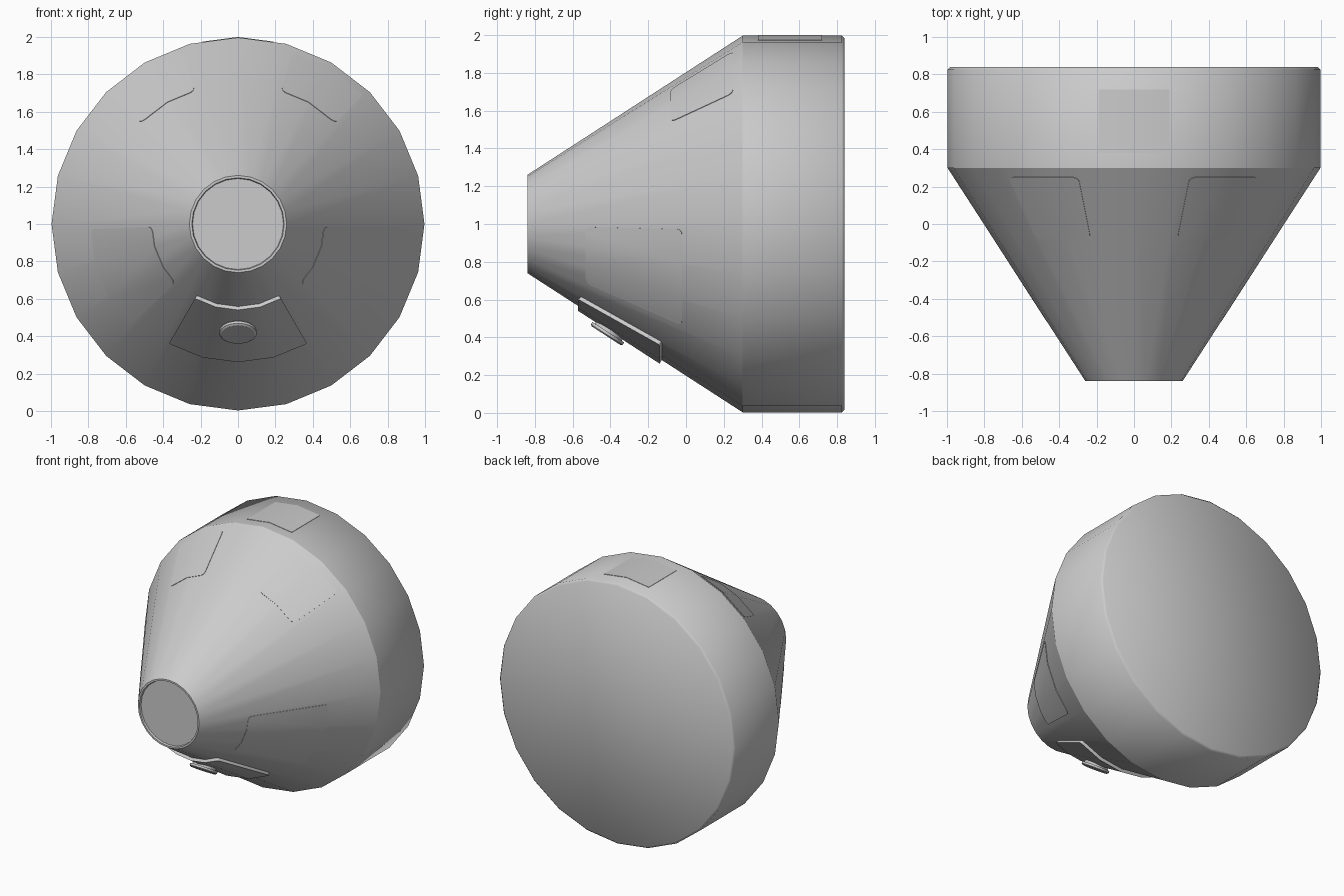
import bpy, bmesh, math
from mathutils import Vector, Matrix

if "Cube" in bpy.data.objects:
    bpy.data.objects.remove(bpy.data.objects["Cube"])

SIDES = 24
STEP = 360 / SIDES
ZC, R = 1.0, 0.997
SLOPE = (R - 0.26) / (0.30 + 0.84)


def hull_radius(y):
    return min(R, 0.26 + (y + 0.84) * SLOPE)


def point(angle, y, offset=0.0):
    """Point on the faceted hull, moved outwards by offset."""
    half = math.radians(STEP / 2)
    local = math.radians(angle % STEP) - half
    r = hull_radius(y) * math.cos(half) / math.cos(local)
    slope = SLOPE if y < 0.30 else 0.0
    k = math.hypot(1, slope)
    a = math.radians(angle)
    rr = r + offset / k
    return Vector((rr * math.cos(a), y - offset * slope / k, ZC + rr * math.sin(a)))


def finish(bm, name, limit=30, crease_y=None):
    bmesh.ops.recalc_face_normals(bm, faces=bm.faces[:])
    for f in bm.faces:
        f.smooth = True
    for e in bm.edges:
        e.smooth = e.calc_face_angle(0) < math.radians(limit)
        if crease_y is not None and all(abs(v.co.y - crease_y) < 1e-4 for v in e.verts):
            e.smooth = False
    me = bpy.data.meshes.new(name)
    bm.to_mesh(me)
    bm.free()
    ob = bpy.data.objects.new(name, me)
    bpy.context.collection.objects.link(ob)
    return ob


def lathe(name, profile, matrix=None, sides=SIDES, limit=30, crease_y=None):
    """Turn (y, radius) points about the y axis and cap both ends."""
    bm = bmesh.new()
    rings = []
    for y, r in profile:
        rings.append([bm.verts.new((r * math.cos(2 * math.pi * i / sides), y,
                                    r * math.sin(2 * math.pi * i / sides)))
                      for i in range(sides)])
    for a, b in zip(rings, rings[1:]):
        for i in range(sides):
            j = (i + 1) % sides
            bm.faces.new((a[i], a[j], b[j], b[i]))
    bm.faces.new(rings[0])
    bm.faces.new(rings[-1])
    if matrix:
        bm.transform(matrix)
    return finish(bm, name, limit, crease_y)


def panel(name, a0, a1, y0, y1, height, depth=0.02, corner=0.0):
    """Closed plate that follows the hull between two angles and two depths."""
    angles = [a0] + [k * STEP for k in range(int(a0 // STEP) + 1, math.ceil(a1 / STEP))] + [a1]
    bm = bmesh.new()
    cols = [[bm.verts.new(point(a, y, o)) for y, o in
             ((y0, height), (y1, height), (y1, -depth), (y0, -depth))] for a in angles]
    for c, d in zip(cols, cols[1:]):
        for i in range(4):
            j = (i + 1) % 4
            bm.faces.new((c[i], c[j], d[j], d[i]))
    bm.faces.new(cols[0])
    bm.faces.new(cols[-1])
    if corner:
        edges = [bm.edges.get((c[i], c[j])) for c in (cols[0], cols[-1])
                 for i, j in ((0, 3), (1, 2))]
        bmesh.ops.bevel(bm, geom=edges, offset=corner, segments=3,
                        profile=0.5, affect='EDGES')
    return finish(bm, name)


# Hull: recessed nose disc, cone, drum and chamfered rear edge
lathe("hull", [(-0.825, 0.243), (-0.84, 0.247), (-0.84, 0.26), (0.30, R),
               (0.825, R), (0.84, R - 0.015)],
      Matrix.Translation((0, 0, ZC)), limit=50, crease_y=0.30)

# Side hatches and upper windows, one pair on each side
for side in ("right", "left"):
    def span(a0, a1):
        return (a0, a1) if side == "right" else (180 - a1, 180 - a0)
    panel("side_hatch_" + side, *span(-43, -2), -0.53, -0.02, 0.003, corner=0.03)
    panel("upper_window_" + side, *span(46, 72), -0.08, 0.25, 0.003, corner=0.03)

# Raised lower hatch
panel("lower_hatch", 240, 300, -0.56, -0.128, 0.022, corner=0.015)

# Stepped round port on the lower hatch
normal = Vector((0, -SLOPE, -1)).normalized()
base = Vector((0, -0.395, ZC - hull_radius(-0.395)))
turn = Vector((0, 1, 0)).rotation_difference(normal).to_matrix().to_4x4()
lathe("hatch_port", [(-0.01, 0.085), (0.030, 0.085), (0.030, 0.10),
                     (0.045, 0.10), (0.052, 0.09)],
      Matrix.Translation(base) @ turn)

# Thin access panel on top of the drum
panel("top_panel", 79, 101, 0.38, 0.72, 0.003)
